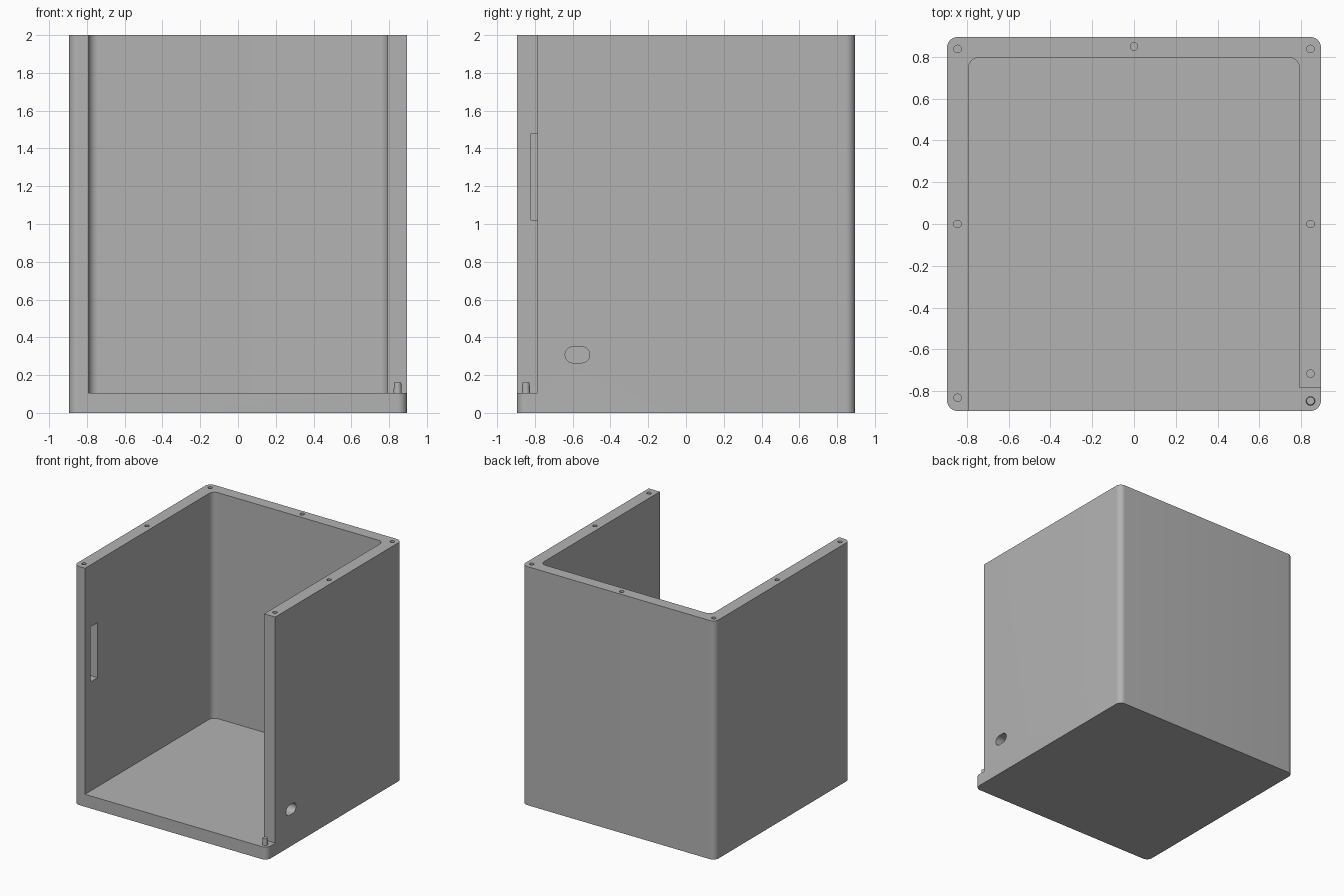
import bpy, bmesh, math
from mathutils import Matrix

if "Cube" in bpy.data.objects:
    bpy.data.objects.remove(bpy.data.objects["Cube"], do_unlink=True)

grey = bpy.data.materials.new("plain grey")
grey.use_nodes = True
colour = (0.45, 0.45, 0.45, 1)
grey.diffuse_color = colour
grey.node_tree.nodes["Principled BSDF"].inputs["Base Color"].default_value = colour

HALF, INNER, FLOOR, TOP = 0.895, 0.792, 0.105, 2.0
HINGE = 0.845           # wall centre line
WALL_FRONT = -0.785     # front end of the shorter wall


def finish(name, bm):
    mesh = bpy.data.meshes.new(name)
    bm.to_mesh(mesh)
    bm.free()
    mesh.materials.append(grey)
    obj = bpy.data.objects.new(name, mesh)
    bpy.context.collection.objects.link(obj)
    return obj


def box(name, low, high, radius=0, axis=2):
    """Box between two corners, optionally rounded along one axis."""
    bm = bmesh.new()
    bmesh.ops.create_cube(bm, size=1)
    for v in bm.verts:
        v.co = [l + (c + 0.5) * (h - l) for c, l, h in zip(v.co, low, high)]
    if radius:
        edges = [e for e in bm.edges
                 if abs(e.verts[0].co[axis] - e.verts[1].co[axis]) > 1e-4]
        bmesh.ops.bevel(bm, geom=edges, offset=radius, segments=10,
                        profile=0.5, affect='EDGES')
    return finish(name, bm)


def peg(name, x, y, low, high, r_low, r_high):
    bm = bmesh.new()
    bmesh.ops.create_cone(bm, cap_ends=True, segments=24, radius1=r_low,
                          radius2=r_high, depth=high - low,
                          matrix=Matrix.Translation((x, y, (low + high) / 2)))
    return finish(name, bm)


def cut(obj, cutter):
    mod = obj.modifiers.new("cut", 'BOOLEAN')
    mod.operation, mod.solver, mod.object = 'DIFFERENCE', 'EXACT', cutter
    bpy.context.view_layer.objects.active = obj
    bpy.ops.object.modifier_apply(modifier=mod.name)
    bpy.data.objects.remove(cutter, do_unlink=True)


def smooth(obj):
    bpy.ops.object.select_all(action='DESELECT')
    obj.select_set(True)
    bpy.context.view_layer.objects.active = obj
    bpy.ops.object.shade_smooth_by_angle(angle=math.radians(30))


# Enclosure: rounded block, hollowed from the top and front
case = box("enclosure", (-HALF, -HALF, 0), (HALF, HALF, TOP), 0.05)
cut(case, box("cavity", (-INNER, -1.2, FLOOR), (INNER, 0.797, TOP + 0.2), 0.05))

# Shortened wall that leaves room for the door hinge
cut(case, box("hinge_gap", (0.7, -1.1, FLOOR), (1.1, WALL_FRONT, TOP + 0.2)))

# Latch pocket in the long wall, and cable opening in the short wall
cut(case, box("latch_pocket", (-0.865, -0.82, 1.02), (-0.7, -0.73, 1.48)))
cut(case, box("cable_opening", (0.7, -0.64, 0.265), (1, -0.51, 0.35), 0.0424, 0))

# Screw holes in the top rim
screws = [(-HINGE, 0.838), (HINGE, 0.838), (0, 0.85), (-HINGE, 0),
          (HINGE, 0), (-HINGE, -0.832), (HINGE, -0.717)]
for x, y in screws:
    cut(case, peg("screw_hole", x, y, TOP - 0.15, TOP + 0.1, 0.018, 0.018))
smooth(case)

# Hinge pin standing on the floor
pin = peg("hinge_pin", HINGE, -0.847, FLOOR - 0.01, 0.16, 0.022, 0.019)
smooth(pin)
